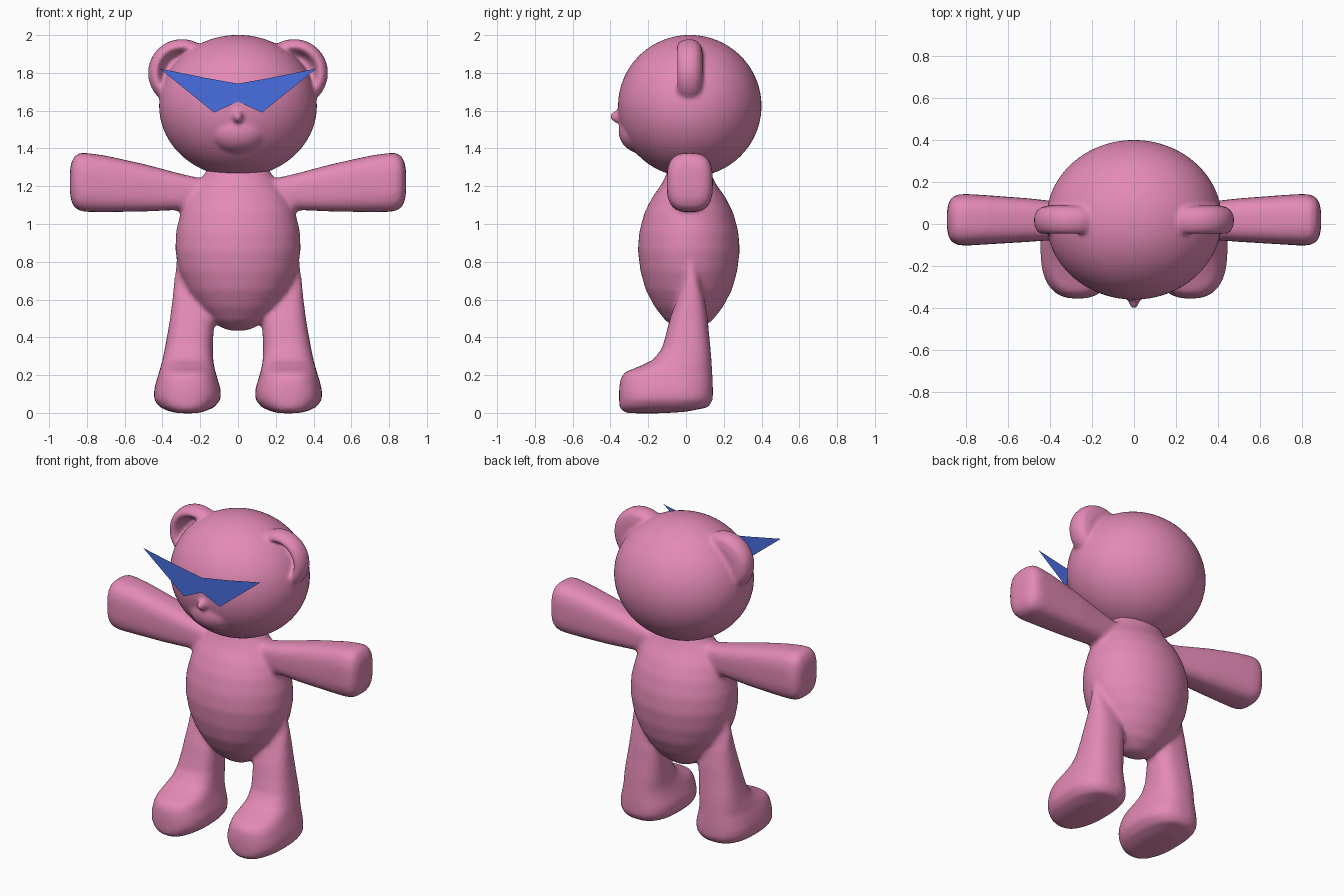
import bpy, bmesh, math
from mathutils import Matrix, Vector


def material(name, rgb):
    m = bpy.data.materials.new(name)
    m.diffuse_color = (*rgb, 1)
    return m


pink = material("pink", (0.775, 0.254, 0.468))
blue = material("blue", (0.065, 0.156, 0.75))


def loft(bm, rings, axis, side=1, power=2.0, n=40):
    """Skin rings (position, a_min, a_max, b_min, b_max) stacked along an axis."""
    loops = []
    for t, a0, a1, b0, b1 in rings:
        loop = []
        for i in range(n):
            u = 2 * math.pi * i / n
            c, s = math.cos(u), math.sin(u)
            a = (a0 + a1) / 2 + (a1 - a0) / 2 * math.copysign(abs(c) ** (2 / power), c)
            b = (b0 + b1) / 2 + (b1 - b0) / 2 * math.copysign(abs(s) ** (2 / power), s)
            p = [a, b]
            p.insert(axis, t)
            loop.append(bm.verts.new((p[0] * side, p[1], p[2])))
        loops.append(loop)
    for lo, hi in zip(loops, loops[1:]):
        for i in range(n):
            j = (i + 1) % n
            bm.faces.new((lo[i], lo[j], hi[j], hi[i]))
    bm.faces.new(loops[0][::-1])
    bm.faces.new(loops[-1])


def ball(bm, centre, radii):
    mat = Matrix.Translation(Vector(centre)) @ Matrix.Diagonal((*radii, 1))
    bmesh.ops.create_uvsphere(bm, u_segments=64, v_segments=40, radius=1, matrix=mat)


def finish(bm, name, mat, voxel=None, smooth=0):
    bmesh.ops.recalc_face_normals(bm, faces=bm.faces)
    me = bpy.data.meshes.new(name)
    bm.to_mesh(me)
    bm.free()
    me.materials.append(mat)
    ob = bpy.data.objects.new(name, me)
    bpy.context.collection.objects.link(ob)
    if voxel:
        # Fuse overlapping volumes, then soften the joins
        me.polygons.foreach_set("use_smooth", [True] * len(me.polygons))
        r = ob.modifiers.new("fuse", 'REMESH')
        r.mode = 'VOXEL'
        r.voxel_size = voxel
        r.use_smooth_shade = True
        s = ob.modifiers.new("soften", 'SMOOTH')
        s.factor = 0.5
        s.iterations = smooth
    return ob


# Torso with arms and legs
bm = bmesh.new()
torso = [(0.435, 0.04, 0.04), (0.45, 0.085, 0.07), (0.49, 0.145, 0.125),
         (0.56, 0.21, 0.18), (0.65, 0.27, 0.228), (0.75, 0.312, 0.256),
         (0.86, 0.332, 0.27), (0.96, 0.328, 0.262), (1.06, 0.304, 0.235),
         (1.14, 0.27, 0.195), (1.21, 0.22, 0.145), (1.26, 0.18, 0.12), (1.32, 0.15, 0.1)]
loft(bm, [(z, -rx, rx, 0.015 - ry, 0.015 + ry) for z, rx, ry in torso], 2, n=64)

arm = [(0.10, -0.05, 0.08, 1.10, 1.22), (0.30, -0.07, 0.10, 1.075, 1.265),
       (0.50, -0.085, 0.122, 1.066, 1.318), (0.70, -0.097, 0.137, 1.063, 1.362),
       (0.80, -0.103, 0.143, 1.064, 1.376), (0.84, -0.10, 0.14, 1.07, 1.376),
       (0.868, -0.085, 0.125, 1.09, 1.357), (0.884, -0.055, 0.095, 1.125, 1.32),
       (0.89, -0.02, 0.06, 1.17, 1.28)]
leg = [(-0.002, 0.22, 0.31, -0.30, -0.12), (0.006, 0.18, 0.36, -0.335, 0.0),
       (0.03, 0.125, 0.415, -0.352, 0.12), (0.07, 0.092, 0.445, -0.355, 0.142),
       (0.12, 0.09, 0.445, -0.355, 0.143), (0.18, 0.108, 0.43, -0.348, 0.141),
       (0.215, 0.118, 0.418, -0.325, 0.139), (0.245, 0.126, 0.41, -0.25, 0.137),
       (0.28, 0.131, 0.4, -0.175, 0.135), (0.34, 0.133, 0.388, -0.128, 0.130),
       (0.42, 0.130, 0.373, -0.105, 0.122), (0.50, 0.125, 0.36, -0.085, 0.115),
       (0.60, 0.14, 0.347, -0.05, 0.10), (0.70, 0.17, 0.338, -0.015, 0.075),
       (0.80, 0.2, 0.328, 0.005, 0.045), (0.88, 0.22, 0.315, 0.015, 0.035)]
for side in (-1, 1):
    loft(bm, arm, 0, side, 3.0)
    loft(bm, leg, 2, side, 2.6)
finish(bm, "body_with_limbs", pink, 0.014, 8)

# Head with cupped ears, muzzle and nose
bm = bmesh.new()
ball(bm, (0, 0.02, 1.625), (0.418, 0.38, 0.376))
ball(bm, (0, -0.235, 1.492), (0.16, 0.122, 0.118))
ball(bm, (0, -0.355, 1.568), (0.027, 0.047, 0.034))
ear = [(0.03, 0.02), (0.028, 0.085), (0.005, 0.105), (-0.03, 0.118), (-0.05, 0.138),
       (-0.038, 0.162), (-0.01, 0.176), (0.025, 0.18), (0.055, 0.172), (0.078, 0.15),
       (0.088, 0.11), (0.09, 0.02)]
for side in (-1, 1):
    loft(bm, [(y, 0.297 - r, 0.297 + r, 1.80 - r, 1.80 + r) for y, r in ear], 1, side)
finish(bm, "head", pink, 0.011, 5)

# Flat angular sunglasses
bm = bmesh.new()
half = [(0, 1.743), (0.175, 1.774), (0.415, 1.823), (0.127, 1.59), (0, 1.648)]
for side in (-1, 1):
    bm.faces.new([bm.verts.new((x * side, -0.366, z)) for x, z in half][::side])
bmesh.ops.remove_doubles(bm, verts=bm.verts, dist=1e-4)
glasses = finish(bm, "sunglasses", blue)
